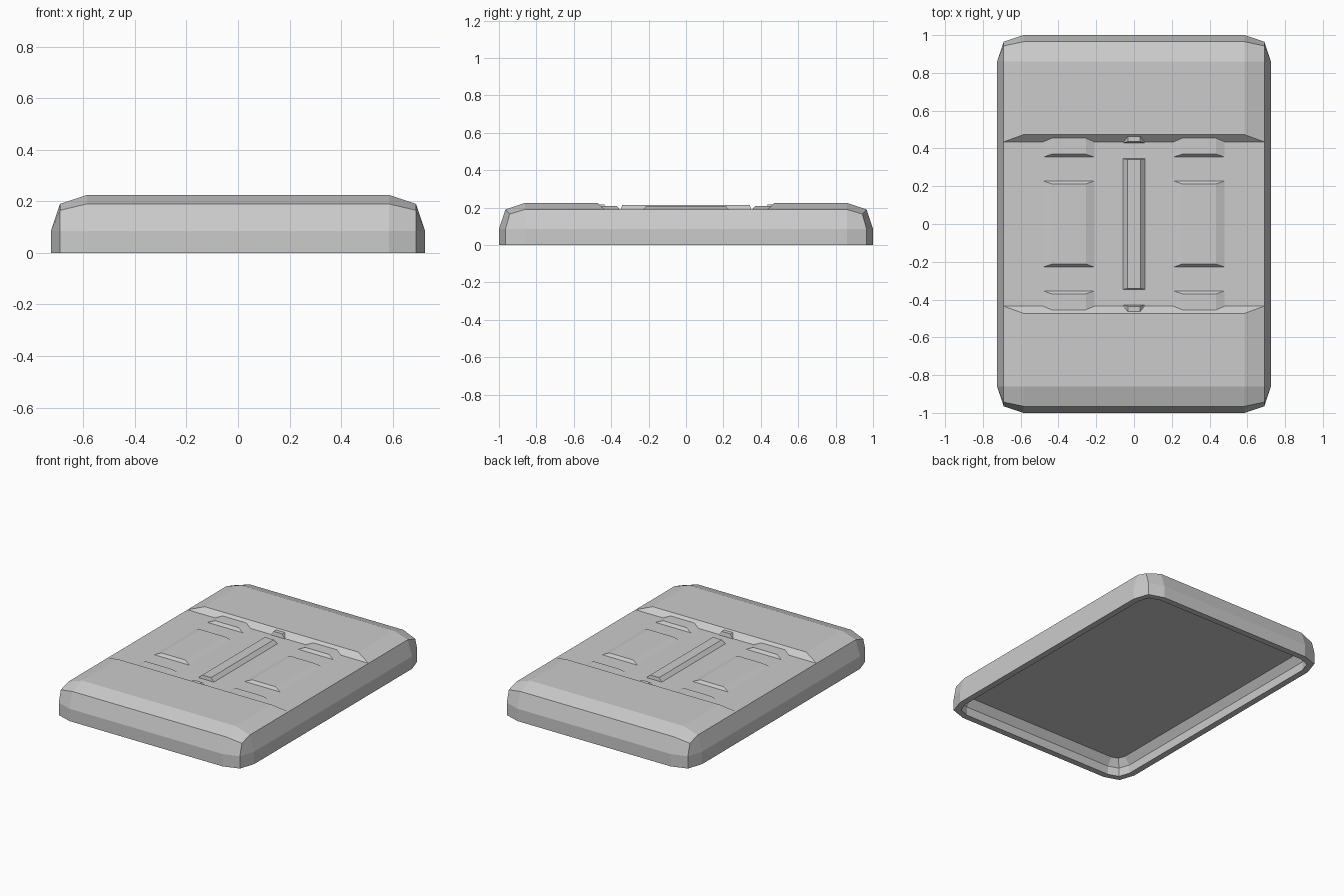
import bpy
import bmesh
from mathutils import Vector

cube = bpy.data.objects.get("Cube")
if cube:
    bpy.data.objects.remove(cube, do_unlink=True)

grey = bpy.data.materials.new("light grey")
grey.use_nodes = True
colour = (0.6, 0.6, 0.6, 1)
grey.diffuse_color = colour
grey.node_tree.nodes["Principled BSDF"].inputs["Base Color"].default_value = colour

# Shared dimensions: outer half sizes, mid-bevel offsets and flat ends
X, Y = 0.725, 1.0
XM, YM = 0.69, 0.965
XF, YF = 0.585, 0.86
DECK, TOP = 0.19, 0.225
Y_LOW, Y_HIGH = 0.435, 0.473


def finish(bm, name):
    bmesh.ops.remove_doubles(bm, verts=bm.verts[:], dist=0.0005)
    bmesh.ops.recalc_face_normals(bm, faces=bm.faces[:])
    mesh = bpy.data.meshes.new(name)
    bm.to_mesh(mesh)
    bm.free()
    mesh.materials.append(grey)
    obj = bpy.data.objects.new(name, mesh)
    bpy.context.collection.objects.link(obj)
    return obj


def ring(inset, z):
    """Quarter outline with a two-facet corner."""
    x, y, c = X - inset, Y - inset, inset * 0.77
    return [(x, 0, z), (x, Y_LOW, z), (x, YF, z), (XM - c, YM - c, z),
            (XF, y, z), (0, y, z)]


def hull():
    """Hollow tray: one quarter, mirrored both ways."""
    bm = bmesh.new()

    def face(*points):
        bm.faces.new([bm.verts.new(p) for p in points])

    crease = [(XM, 0, DECK), (XM, Y_LOW, DECK), (XM, YF, DECK),
              (XM, 0.943, 0.165), (XF, YM, DECK), (0, YM, DECK)]
    rings = [ring(0.08, 0.11), ring(0.043, 0.06), ring(0.043, 0),
             ring(0, 0), ring(0, 0.085), crease]
    for low, high in zip(rings, rings[1:]):
        for i in range(len(low) - 1):
            face(low[i], low[i + 1], high[i + 1], high[i])
    # Underside ceiling
    face((0, 0, 0.11), *rings[0])
    # Recessed deck, step up, raised end and its bevels
    deck_edge, side_end, corner, front, front_mid = crease[1:]
    step, top_corner = (XF, Y_HIGH, TOP), (XF, YF, TOP)
    step_mid, top_mid = (0, Y_HIGH, TOP), (0, YF, TOP)
    deck_mid = (0, Y_LOW, DECK)
    face((0, 0, DECK), crease[0], deck_edge, deck_mid)
    face(deck_mid, deck_edge, step, step_mid)
    face(step_mid, step, top_corner, top_mid)
    face(deck_edge, side_end, top_corner, step)
    face(side_end, corner, front, top_corner)
    face(front, front_mid, top_mid, top_corner)
    for axis in "XY":
        bmesh.ops.mirror(bm, geom=bm.verts[:] + bm.edges[:] + bm.faces[:],
                         axis=axis, merge_dist=0.0005)
    return finish(bm, "tray_shell")


def pad(name, x, half_base, half_top, y0, y1, top, start, end):
    """Tapered raised block on the deck; start and end are the end slopes."""
    bm = bmesh.new()
    levels = [(half_base, y0, y1, DECK), (half_top, y0 + start, y1 - end, top)]
    rows = [[bm.verts.new(Vector((x + sx * h, y, z)))
             for sx, y in ((-1, a), (1, a), (1, b), (-1, b))]
            for h, a, b, z in levels]
    bm.faces.new(rows[0])
    bm.faces.new(rows[1])
    for i in range(4):
        j = (i + 1) % 4
        bm.faces.new((rows[0][i], rows[0][j], rows[1][j], rows[1][i]))
    return finish(bm, name)


hull()

# Interrupted side rails: middle and two end sections each
for side, x in (("right", -0.345), ("left", 0.345)):
    pad(side + "_middle_pad", x, 0.135, 0.09, -0.228, 0.228, 0.208, 0.016, 0.016)
    pad(side + "_back_pad", x, 0.135, 0.09, 0.354, 0.48, 0.208, 0.016, 0.01)
    pad(side + "_front_pad", x, 0.135, 0.09, -0.48, -0.354, 0.208, 0.01, 0.016)

# Central bar with a nub on each step
pad("central_bar", 0, 0.058, 0.034, -0.346, 0.346, 0.213, 0.004, 0.004)
pad("back_nub", 0, 0.055, 0.033, 0.43, 0.49, 0.216, 0.006, 0.01)
pad("front_nub", 0, 0.055, 0.033, -0.49, -0.43, 0.216, 0.01, 0.006)
